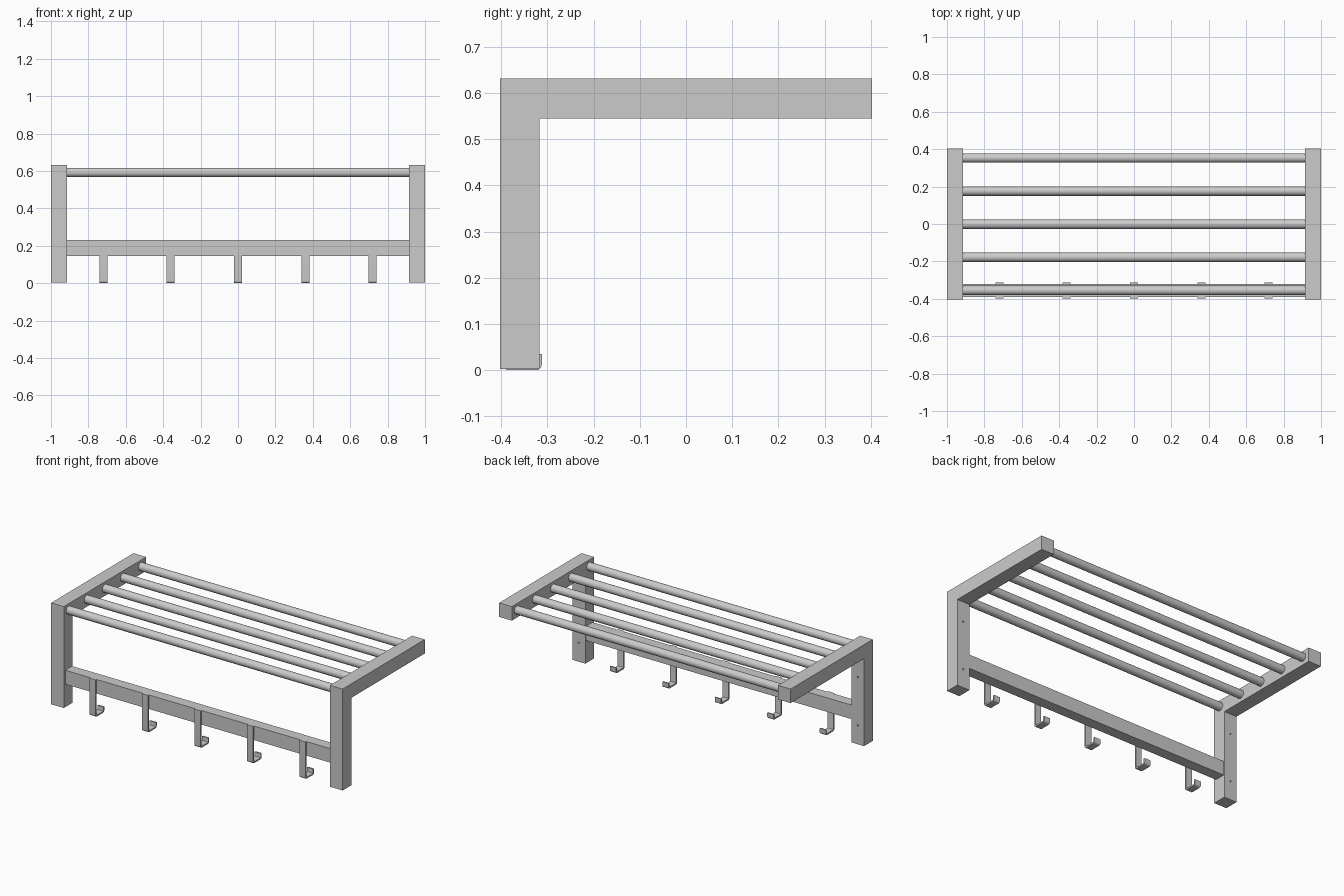
import bpy, bmesh, math
from mathutils import Vector

if "Cube" in bpy.data.objects:
    bpy.data.objects.remove(bpy.data.objects["Cube"])


def box(name, x, y, z):
    bpy.ops.mesh.primitive_cube_add(size=1, location=(sum(x) / 2, sum(y) / 2, sum(z) / 2))
    ob = bpy.context.object
    ob.name = name
    ob.scale = (x[1] - x[0], y[1] - y[0], z[1] - z[0])
    bpy.ops.object.transform_apply(location=False, rotation=False, scale=True)
    return ob


def cylinder(name, radius, length, loc, rot, sides=32):
    bpy.ops.mesh.primitive_cylinder_add(vertices=sides, radius=radius, depth=length,
                                        location=loc, rotation=rot)
    ob = bpy.context.object
    ob.name = name
    bpy.ops.object.shade_smooth_by_angle()
    return ob


def extrude_profile(name, pts, x0, x1):
    """Extrude a closed (y, z) profile along x."""
    bm = bmesh.new()
    face = bm.faces.new([bm.verts.new((x0, y, z)) for y, z in pts])
    res = bmesh.ops.extrude_face_region(bm, geom=[face])
    verts = [v for v in res["geom"] if isinstance(v, bmesh.types.BMVert)]
    bmesh.ops.translate(bm, vec=(x1 - x0, 0, 0), verts=verts)
    bmesh.ops.recalc_face_normals(bm, faces=bm.faces)
    mesh = bpy.data.meshes.new(name)
    bm.to_mesh(mesh)
    bm.free()
    ob = bpy.data.objects.new(name, mesh)
    bpy.context.collection.objects.link(ob)
    return ob


# L-shaped side brackets with small screw holes in the posts
bracket = [(-0.403, 0.003), (-0.317, 0.003), (-0.317, 0.545),
           (0.403, 0.545), (0.403, 0.632), (-0.403, 0.632)]
for side, label in ((-1, "left"), (1, "right")):
    ob = extrude_profile(f"{label}_bracket", bracket, side * 0.913, side * 1.0)
    for z in (0.12, 0.42):
        hole = cylinder("screw_hole_cutter", 0.005, 0.06, (side * 0.957, -0.317, z),
                        (math.pi / 2, 0, 0), 12)
        hole.hide_render = True
        hole.hide_set(True)
        cut = ob.modifiers.new("screw_hole", 'BOOLEAN')
        cut.operation = 'DIFFERENCE'
        cut.object = hole

# Round shelf rods
for i in range(5):
    cylinder(f"shelf_rod_{i + 1}", 0.025, 1.83, (0, -0.355 + i * 0.177, 0.592),
             (0, math.pi / 2, 0))

# Hook rail between the posts
box("hook_rail", (-0.914, 0.914), (-0.389, -0.322), (0.145, 0.232))


# Bent flat-strip hooks, rounded where they turn up
def arc(cy, cz, r, a0, a1, n=5):
    return [(cy + r * math.cos(math.radians(a0 + (a1 - a0) * i / n)),
             cz + r * math.sin(math.radians(a0 + (a1 - a0) * i / n))) for i in range(n + 1)]


t, r, back, tip = 0.009, 0.013, -0.397, -0.312
hook = ([(back, 0.232)] + arc(back + r, r, r, 180, 270) + arc(tip - r, r, r, 270, 360)
        + [(tip, 0.035), (tip - t, 0.035)] + arc(tip - r, r, r - t, 360, 270)
        + arc(back + r, r, r - t, 270, 180) + [(back + t, 0.232)])
for i in range(5):
    x = -0.72 + i * 0.36
    ob = extrude_profile(f"coat_hook_{i + 1}", hook, x - 0.021, x + 0.021)
    bpy.ops.object.select_all(action='DESELECT')
    ob.select_set(True)
    bpy.context.view_layer.objects.active = ob
    bpy.ops.object.shade_smooth_by_angle()
